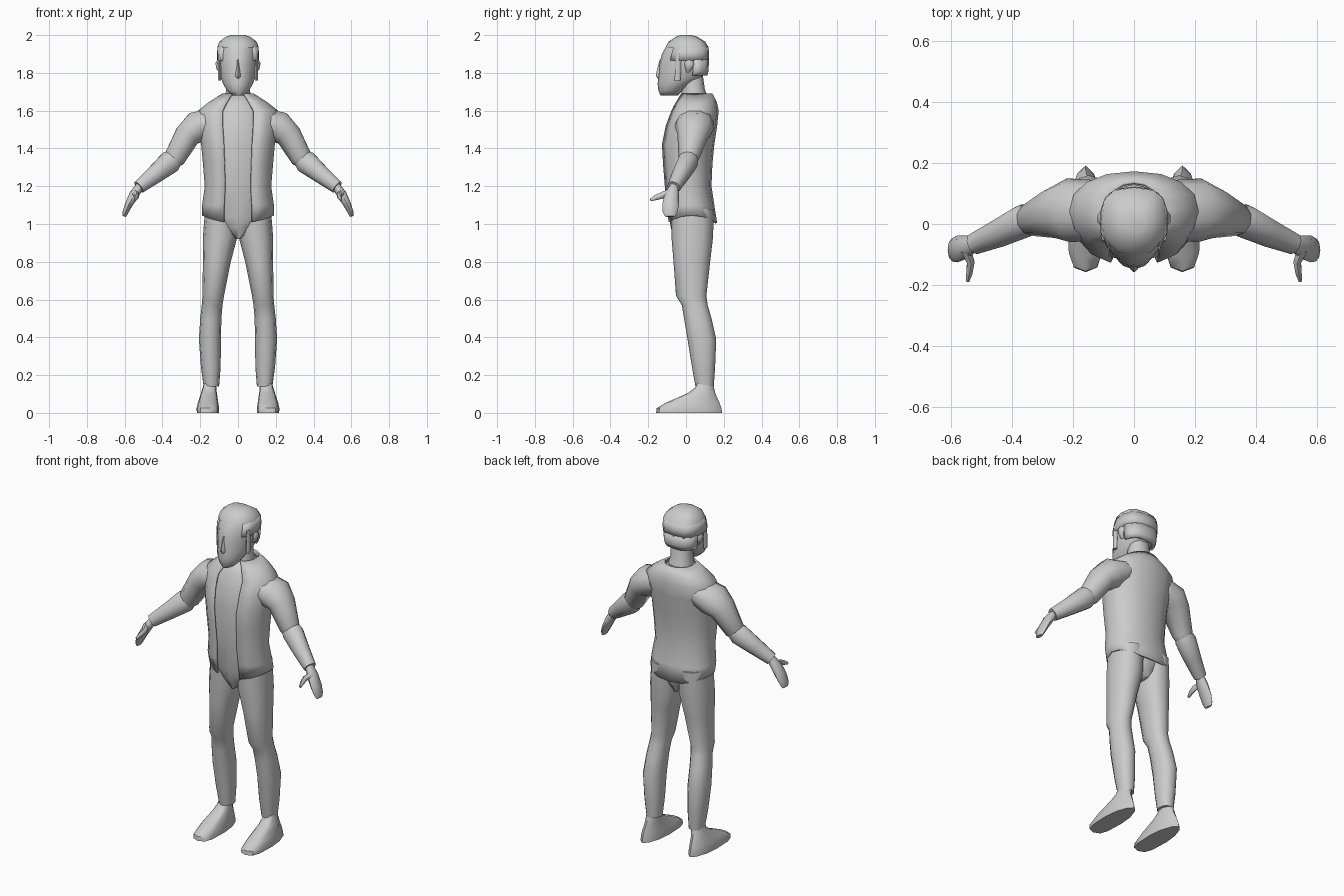
import bpy
import math
from mathutils import Vector

default_cube = bpy.data.objects.get("Cube")
if default_cube:
    bpy.data.objects.remove(default_cube, do_unlink=True)

# One plain grey for the whole figure
GREY = (0.6, 0.6, 0.6, 1)
grey = bpy.data.materials.new("plain grey")
grey.use_nodes = True
grey.diffuse_color = GREY
grey.node_tree.nodes["Principled BSDF"].inputs["Base Color"].default_value = GREY


def power(value, exponent):
    return math.copysign(abs(value) ** (2 / exponent), value)


def level_ring(z, x0, x1, y0, y1, front=2.2, back=2.2, gap=None, sides=12, lift=0):
    """Level section, from the front counter-clockwise; a gap in degrees leaves it open."""
    if gap is None:
        angles = [2 * math.pi * i / sides for i in range(sides)]
    else:
        g = math.radians(gap)
        angles = [g + (2 * math.pi - 2 * g) * i / sides for i in range(sides + 1)]
    points = []
    for a in angles:
        p = front if math.cos(a) > 0 else back
        x = (x0 + x1) / 2 + (x1 - x0) / 2 * power(math.sin(a), p)
        y = (y0 + y1) / 2 - (y1 - y0) / 2 * power(math.cos(a), p)
        points.append(Vector((x, y, z + lift * math.sin(a) ** 2)))
    return points


def tube_rings(stations, side_axis, sides=10):
    """Oval sections square to a path; each station is x, y, z, wide radius, thin radius."""
    centres = [Vector(s[:3]) for s in stations]
    rings = []
    for i, s in enumerate(stations):
        d = (centres[min(i + 1, len(centres) - 1)] - centres[max(i - 1, 0)]).normalized()
        u = Vector(side_axis)
        u = (u - d * u.dot(d)).normalized()
        v = d.cross(u)
        angles = [2 * math.pi * k / sides for k in range(sides)]
        rings.append([centres[i] + u * s[3] * math.cos(a) + v * s[4] * math.sin(a)
                      for a in angles])
    return rings


def loft(name, rings, closed=True, mirror=False, thickness=0, angle=60):
    n = len(rings[0])
    verts = [p for ring in rings for p in ring]
    faces = []
    for r in range(len(rings) - 1):
        for i in range(n if closed else n - 1):
            j = (i + 1) % n
            faces.append((r * n + i, r * n + j, r * n + n + j, r * n + n + i))
    if closed:
        faces.append(tuple(reversed(range(n))))
        faces.append(tuple(range(len(verts) - n, len(verts))))
    mesh = bpy.data.meshes.new(name)
    mesh.from_pydata(verts, [], faces)
    mesh.materials.append(grey)
    obj = bpy.data.objects.new(name, mesh)
    bpy.context.collection.objects.link(obj)
    bpy.ops.object.select_all(action="DESELECT")
    obj.select_set(True)
    bpy.context.view_layer.objects.active = obj
    bpy.ops.object.shade_smooth_by_angle(angle=math.radians(angle))
    if thickness:
        solid = obj.modifiers.new("cloth thickness", "SOLIDIFY")
        solid.thickness = thickness
        solid.offset = -1
    if mirror:
        obj.modifiers.new("other side", "MIRROR")
    return obj


def centred(sections, **options):
    return [level_ring(z, -w, w, y0, y1, **options) for z, w, y0, y1 in sections]


# Shirt and hips, ending in the crotch
loft("shirt", centred([
    (.92, .015, -.06, .11), (.98, .09, -.08, .13), (1.04, .16, -.09, .14),
    (1.2, .155, -.108, .12), (1.42, .17, -.122, .13), (1.54, .15, -.1, .14),
    (1.62, .13, -.068, .13), (1.68, .07, -.028, .12)]))

# Open jacket with a hem that rises at the hips
hem, *upper = [
    (1.005, .19, -.1, .165), (1.1, .19, -.112, .15), (1.2, .176, -.12, .135),
    (1.32, .186, -.13, .14), (1.42, .195, -.136, .15), (1.52, .21, -.116, .165),
    (1.6, .212, -.085, .173), (1.645, .155, -.06, .163), (1.69, .085, -.032, .14)]
loft("jacket", centred([hem], gap=21, sides=14, lift=.04)
     + centred(upper, gap=21, sides=14), closed=False, thickness=.01)

# Upper sleeves, forearms and hands
ACROSS = (0, 1, 0)
loft("upper_sleeve", tube_rings([
    (.14, .045, 1.54, .1, .075), (.215, .045, 1.512, .105, .09),
    (.267, .036, 1.47, .083, .072), (.335, .015, 1.35, .055, .06),
    (.35, .012, 1.335, .045, .05)], ACROSS), mirror=True)
loft("lower_sleeve", tube_rings([
    (.325, .02, 1.36, .045, .045), (.36, .01, 1.328, .056, .064),
    (.44, -.028, 1.262, .048, .05), (.525, -.065, 1.195, .036, .037)],
    ACROSS), mirror=True)
loft("hand", tube_rings([
    (.52, -.064, 1.2, .024, .022), (.55, -.075, 1.155, .038, .026),
    (.58, -.082, 1.1, .044, .02), (.597, -.085, 1.06, .038, .015),
    (.602, -.085, 1.04, .026, .01)], ACROSS, sides=8), mirror=True)
loft("thumb", tube_rings([
    (.552, -.085, 1.165, .02, .02), (.536, -.125, 1.152, .018, .014),
    (.54, -.16, 1.14, .014, .012), (.546, -.188, 1.127, .007, .006)],
    (0, 0, 1), sides=6), mirror=True)

# Trouser legs
loft("trouser_leg", [level_ring(*s) for s in [
    (.14, .1, .182, .05, .147), (.24, .092, .196, .032, .154),
    (.39, .09, .207, .008, .16), (.5, .088, .2, -.01, .135),
    (.57, .082, .192, -.022, .115), (.62, .074, .188, -.053, .108),
    (.8, .038, .186, -.066, .128), (.93, .004, .186, -.077, .143),
    (1.08, .002, .174, -.08, .148)]], mirror=True)

# Shoes: square toe, narrow heel
loft("shoe", [level_ring(*s, front=3.2, back=1.8) for s in [
    (0, .1, .218, -.158, .192), (.025, .1, .219, -.155, .188),
    (.052, .104, .213, -.11, .178), (.105, .112, .196, .01, .155),
    (.135, .115, .186, .05, .147), (.18, .12, .176, .065, .135)]],
    mirror=True, angle=50)

# Neck
loft("neck", centred([
    (1.64, .08, -.03, .13), (1.71, .062, -.022, .1), (1.82, .06, 0, .085)]))

# Head, with a face that narrows to the front
loft("head", centred([
    (1.68, .03, -.135, -.045), (1.705, .058, -.146, -.02), (1.74, .078, -.15, .02),
    (1.78, .093, -.148, .09), (1.84, .1, -.143, .105), (1.9, .102, -.128, .11),
    (1.95, .095, -.1, .1), (1.985, .055, -.06, .07)], front=1.8, back=2.6))
loft("nose", centred([
    (1.765, .012, -.145, -.1), (1.782, .019, -.159, -.1), (1.8, .016, -.157, -.1),
    (1.87, .007, -.14, -.1)], front=1.6, sides=8))

# Hair: a cap, a band over the temples and a fuller back
loft("hair_cap", centred([
    (1.935, .11, -.108, .12), (1.965, .099, -.093, .102),
    (1.99, .066, -.055, .062), (2, .04, -.03, .03)], front=2, back=2.8))
loft("hair_sides", centred([
    (1.865, .112, -.128, .122), (1.9, .113, -.12, .122), (1.94, .11, -.106, .119)],
    front=2, back=2.8, gap=50, sides=10), closed=False, thickness=.02)
loft("hair_back", centred([
    (1.785, .1, -.13, .112), (1.81, .107, -.13, .119), (1.87, .112, -.128, .122)],
    front=2, back=2.8, gap=105, sides=8), closed=False, thickness=.03)
loft("sideburn", [level_ring(z, .088, .108, y - .016, y + .016, sides=6)
                  for z, y in [(1.76, -.045), (1.82, -.042), (1.9, -.04)]], mirror=True)

# Ears
loft("ear", tube_rings([
    (.09, .01, 1.805, .01, .01), (.104, .014, 1.825, .02, .012),
    (.108, .018, 1.85, .026, .013), (.1, .018, 1.872, .014, .008)],
    ACROSS, sides=6), mirror=True)
